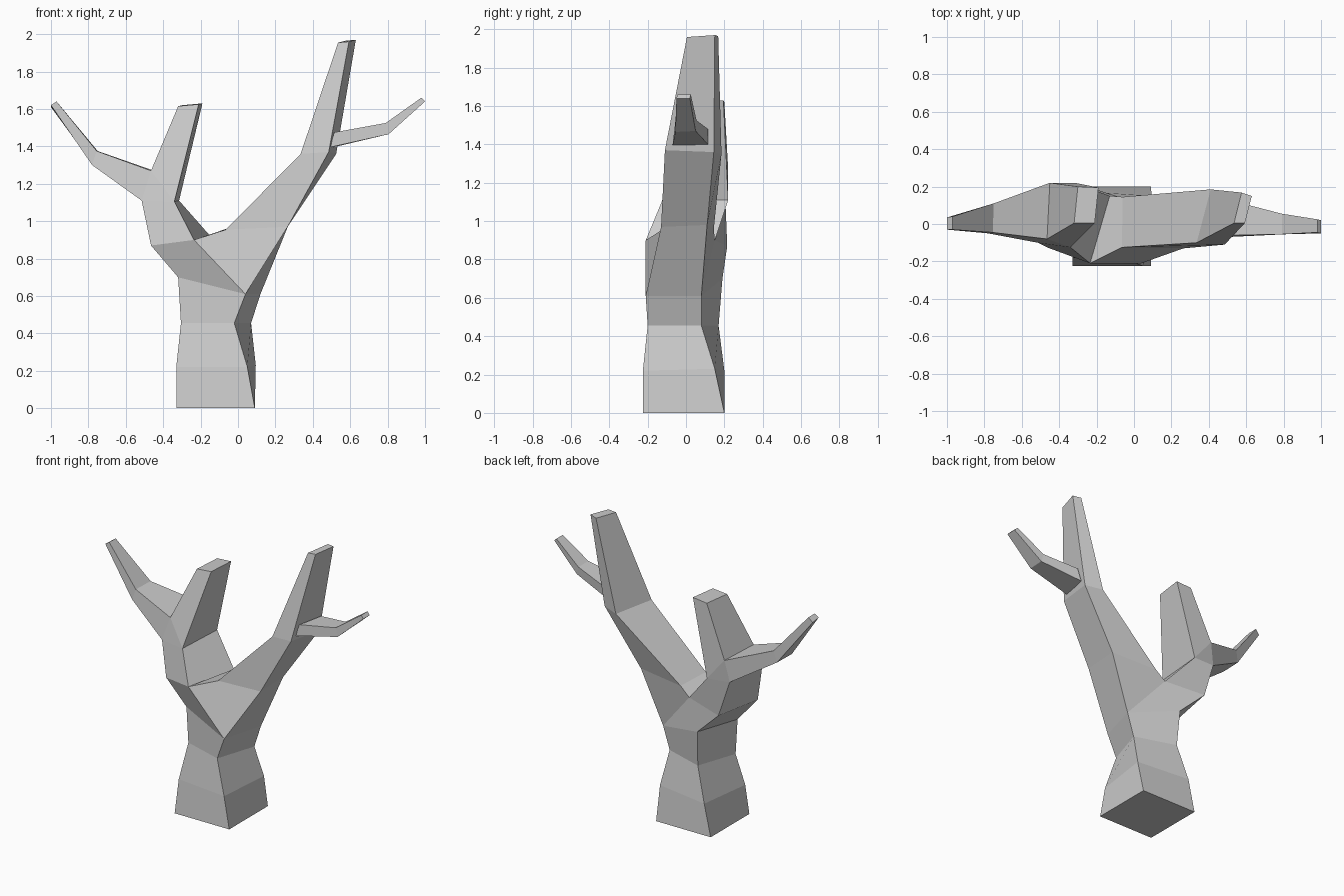
import bpy, bmesh

if "Cube" in bpy.data.objects:
    bpy.data.objects.remove(bpy.data.objects["Cube"])


def lookup(bm, p):
    """Reuse a vertex at the same place so neighbouring limbs share edges."""
    for v in bm.verts:
        if max(abs(a - b) for a, b in zip(v.co, p)) < 1e-4:
            return v
    return bm.verts.new(p)


def face(bm, *pts):
    bm.faces.new([lookup(bm, p) for p in pts])


def loft(bm, *rings, start=False, end=False):
    for a, b in zip(rings, rings[1:]):
        for i in range(4):
            j = (i + 1) % 4
            face(bm, a[i], a[j], b[j], b[i])
    if start:
        face(bm, *rings[0])
    if end:
        face(bm, *rings[-1])


def finish(bm, name):
    bmesh.ops.recalc_face_normals(bm, faces=bm.faces[:])
    mesh = bpy.data.meshes.new(name)
    bm.to_mesh(mesh)
    bm.free()
    bpy.context.collection.objects.link(bpy.data.objects.new(name, mesh))


bm = bmesh.new()

# Trunk: four-sided rings (front left, front right, back right, back left), twisting
shoulder = [(-.32, -.11, .70), (.04, -.21, .61), (.12, .08, .61), (-.22, .19, .70)]
loft(bm,
     [(-.33, -.225, 0), (.09, -.225, 0), (.09, .2, 0), (-.33, .2, 0)],
     [(-.33, -.18, .22), (.05, -.225, .22), (.095, .15, .23), (-.28, .2, .22)],
     [(-.305, -.11, .455), (-.02, -.2, .455), (.07, .08, .455), (-.21, .17, .455)],
     shoulder, start=True)

# Fork: the trunk splits into two limb openings
left = [(-.465, -.125, .87), (-.235, -.21, .90), (-.13, .15, .90), (-.40, .215, .87)]
right = [(-.065, -.125, .955), (.265, -.13, .97), (.27, .11, .98), (-.06, .145, .96)]
fl, fr, br, bl = shoulder
face(bm, fl, fr, left[1], left[0])
face(bm, fr, right[1], right[0], left[1])
face(bm, br, bl, left[3], left[2])
face(bm, br, left[2], right[3], right[2])
face(bm, bl, fl, left[0], left[3])
face(bm, fr, br, right[2], right[1])
face(bm, left[1], right[0], right[3], left[2])

# Right limb
loft(bm, right,
     [(.335, -.10, 1.36), (.485, -.11, 1.37), (.525, .145, 1.36), (.41, .185, 1.35)],
     [(.535, .005, 1.955), (.593, .005, 1.96), (.63, .15, 1.97), (.575, .168, 1.965)],
     end=True)

# Left limb up to its own fork
elbow = [(-.515, -.10, 1.11), (-.34, -.125, 1.105), (-.315, .22, 1.11), (-.48, .205, 1.12)]
crotch_f, crotch_b = (-.465, -.08, 1.27), (-.45, .22, 1.27)
loft(bm, left, elbow)
face(bm, elbow[0], elbow[1], crotch_f)
face(bm, elbow[2], elbow[3], crotch_b)

# Upright stub of the left limb
loft(bm, [crotch_f, elbow[1], elbow[2], crotch_b],
     [(-.32, .005, 1.615), (-.21, .005, 1.625), (-.19, .195, 1.63), (-.30, .20, 1.62)],
     end=True)

# Outer twig of the left limb
loft(bm, [elbow[0], crotch_f, crotch_b, elbow[3]],
     [(-.78, -.05, 1.30), (-.755, -.045, 1.375), (-.75, .11, 1.375), (-.77, .10, 1.295)],
     [(-1, -.03, 1.62), (-.97, -.03, 1.64), (-.97, .04, 1.64), (-1, .035, 1.61)],
     end=True)
finish(bm, "tree_trunk")

# Small twig set into the right limb
bm = bmesh.new()
loft(bm,
     [(.49, -.07, 1.395), (.515, -.06, 1.475), (.56, .115, 1.48), (.53, .115, 1.40)],
     [(.805, -.055, 1.465), (.79, -.055, 1.525), (.79, .055, 1.525), (.805, .05, 1.47)],
     [(1, -.05, 1.64), (.98, -.045, 1.66), (.98, .025, 1.66), (1, .02, 1.64)],
     start=True, end=True)
finish(bm, "right_twig")
